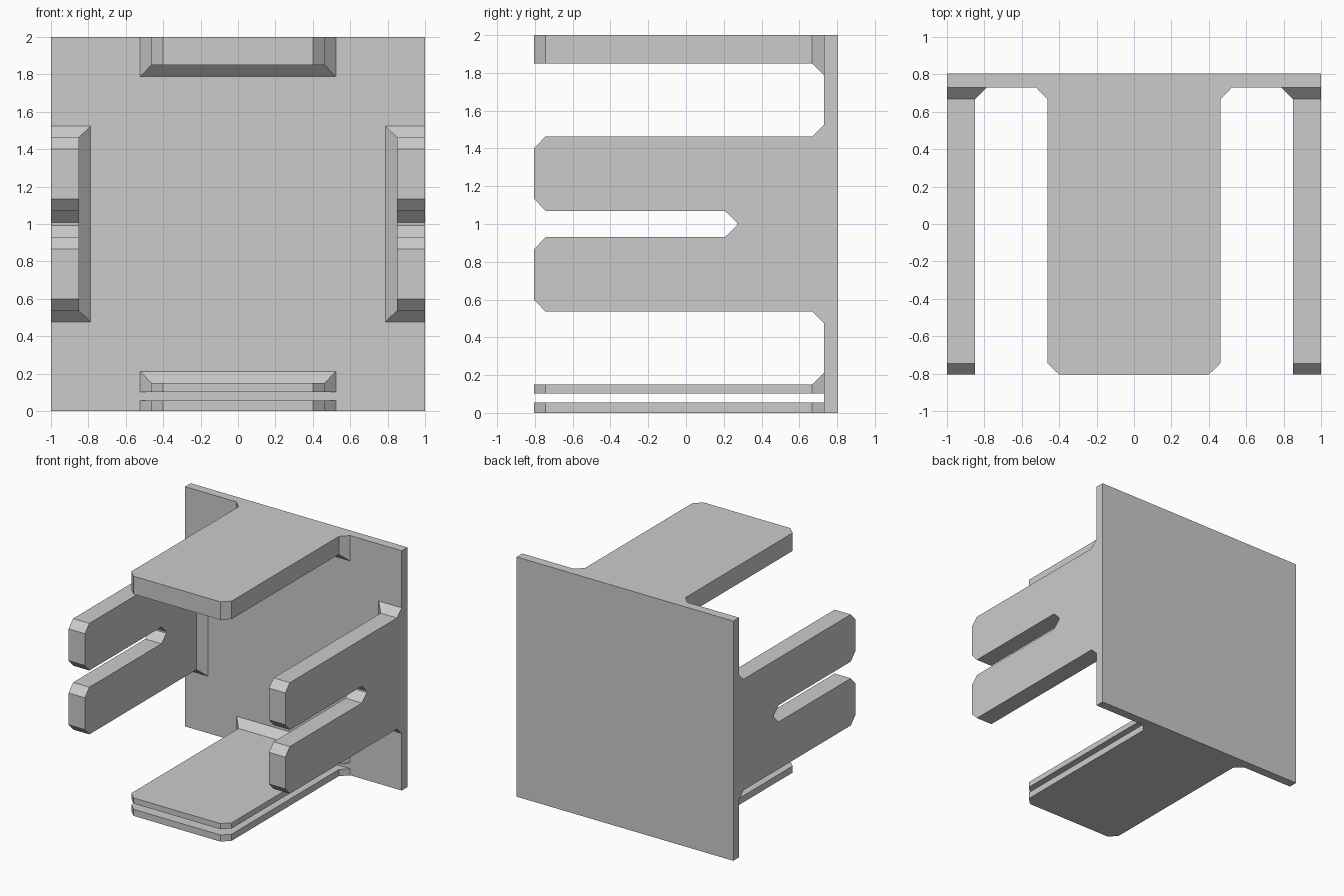
import bpy, bmesh, math

if "Cube" in bpy.data.objects:
    bpy.data.objects.remove(bpy.data.objects["Cube"])

TIP, FRONT, BACK = -0.805, 0.73, 0.805


def loft(name, rings):
    """Solid skinned through equal-length rings of points."""
    bm = bmesh.new()
    loops = [[bm.verts.new(p) for p in ring] for ring in rings]
    for a, b in zip(loops, loops[1:]):
        for i in range(len(a)):
            j = (i + 1) % len(a)
            bm.faces.new((a[i], a[j], b[j], b[i]))
    bm.faces.new(loops[0])
    bm.faces.new(loops[-1])
    bmesh.ops.recalc_face_normals(bm, faces=bm.faces)
    mesh = bpy.data.meshes.new(name)
    bm.to_mesh(mesh)
    bm.free()
    ob = bpy.data.objects.new(name, mesh)
    bpy.context.collection.objects.link(ob)
    return ob


def box(name, x0, x1, y0, y1, z0, z1):
    return loft(name, [[(x, y0, z0), (x, y1, z0), (x, y1, z1), (x, y0, z1)]
                       for x in (x0, x1)])


def tab(name, angle):
    """Tab with chamfered tip and flared root, turned about the plate centre."""
    c, s = math.cos(angle), math.sin(angle)
    rings = []
    for y, w, t in ((TIP, 0.40, 0.15), (-0.745, 0.463, 0.15), (0.668, 0.463, 0.15),
                    (FRONT, 0.524, 0.212), (0.77, 0.524, 0.212)):
        uv = ((-w, 1), (w, 1), (w, 1 - t), (-w, 1 - t))
        rings.append([(round(u * c + v * s, 5), y, round(1 + v * c - u * s, 5))
                      for u, v in uv])
    return loft(name, rings)


def combine(target, other, operation):
    """Apply an exact boolean and remove the helper."""
    mod = target.modifiers.new(operation.title(), 'BOOLEAN')
    mod.operation, mod.solver, mod.object = operation, 'EXACT', other
    bpy.context.view_layer.objects.active = target
    bpy.ops.object.modifier_apply(modifier=mod.name)


def discard(ob):
    bpy.data.objects.remove(ob, do_unlink=True)


# Four tabs around the plate
top, right, bottom, left = [
    tab(n, i * math.pi / 2)
    for i, n in enumerate(("top_tab", "right_tab", "bottom_tab", "left_tab"))]

# Pointed slot that forks both side tabs
half = [(-0.865, 0.20), (-0.745, 0.07), (0.205, 0.07), (0.27, 0.007)]
profile = half + [(y, -z) for y, z in reversed(half)]
fork = loft("fork_cutter", [[(x, y, 1 + z) for y, z in profile] for x in (-1.2, 1.2)])
fork.hide_render = True
combine(right, fork, 'DIFFERENCE')
combine(left, fork, 'DIFFERENCE')
discard(fork)

# Thin slot splitting the bottom tab into two layers
slit = box("slit_cutter", -0.7, 0.7, -0.9, 0.9, 0.055, 0.103)
slit.hide_render = True
combine(bottom, slit, 'DIFFERENCE')
discard(slit)

# Back plate fused with all tabs
plate = box("tabbed_plate", -1, 1, FRONT, BACK, 0, 2)
for part in (top, right, bottom, left):
    combine(plate, part, 'UNION')
    discard(part)
